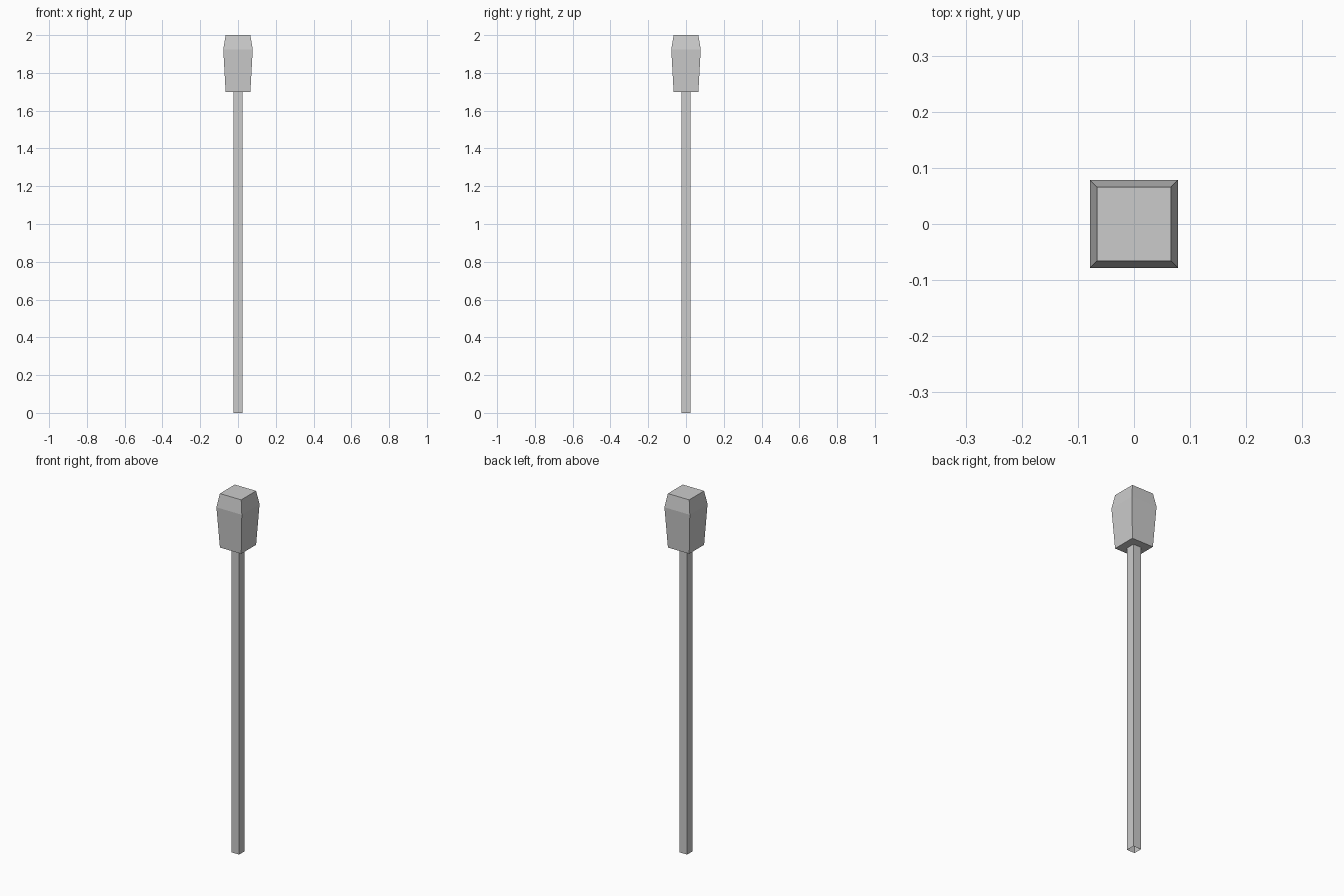
import bpy, bmesh

if "Cube" in bpy.data.objects:
    bpy.data.objects.remove(bpy.data.objects["Cube"])


def square_loft(name, sections):
    """Loft square rings given as (half width, height); top closed, bottom open."""
    bm = bmesh.new()
    rings = [[bm.verts.new((sx * h, sy * h, z))
              for sx, sy in ((-1, -1), (1, -1), (1, 1), (-1, 1))]
             for h, z in sections]
    for low, high in zip(rings, rings[1:]):
        for i in range(4):
            j = (i + 1) % 4
            bm.faces.new((low[i], low[j], high[j], high[i]))
    bm.faces.new(rings[-1])
    mesh = bpy.data.meshes.new(name)
    bm.to_mesh(mesh)
    bm.free()
    obj = bpy.data.objects.new(name, mesh)
    bpy.context.collection.objects.link(obj)
    return obj


# Slim square shaft (open foot) stepping out into the flared, chamfered head
square_loft("post_with_head", [
    (0.024, 0.0), (0.024, 1.70),
    (0.0655, 1.70), (0.078, 1.925), (0.0655, 2.0),
])
